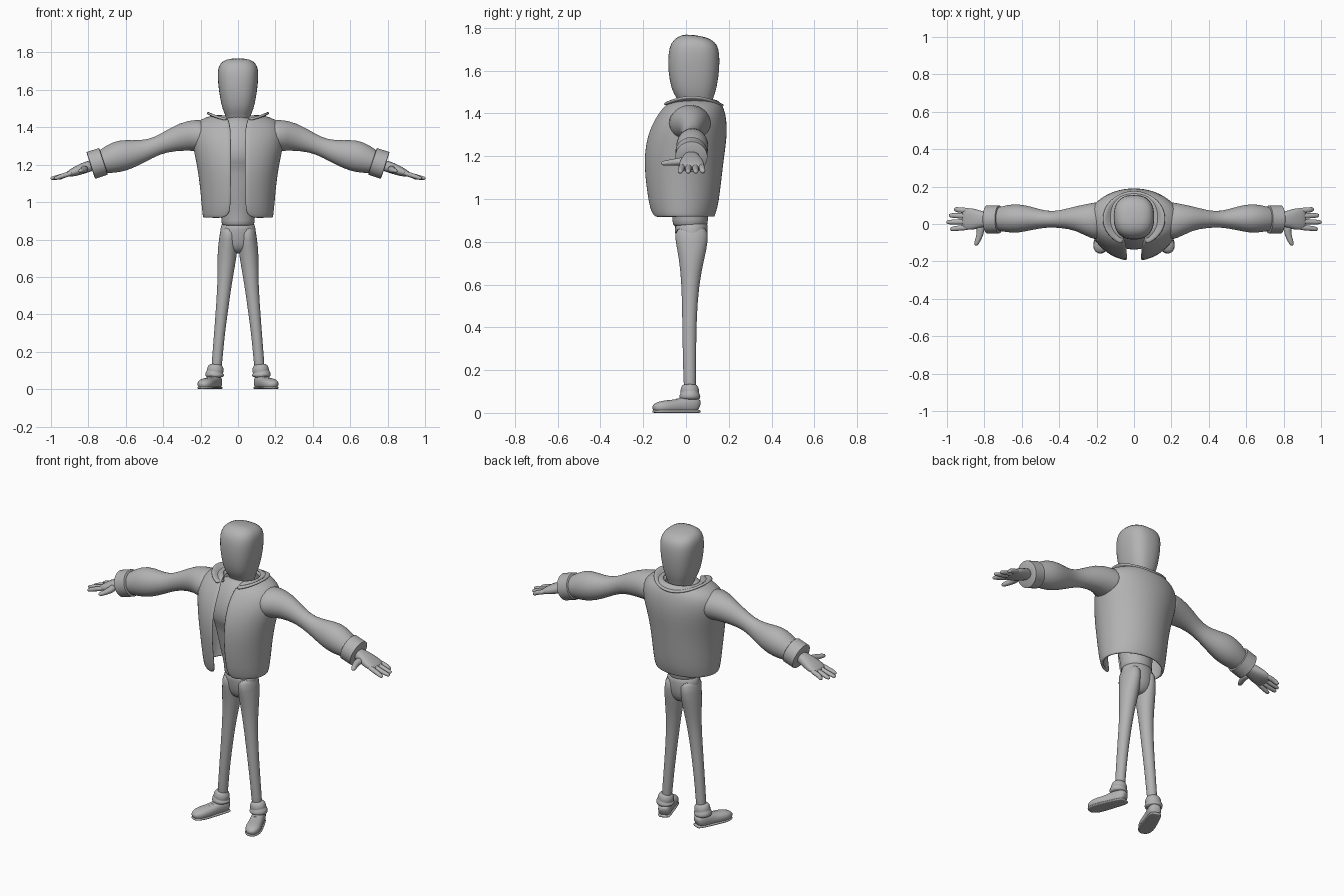
import bpy, bmesh, math
from mathutils import Vector

grey = bpy.data.materials.new("plain grey")
grey.diffuse_color = (0.45, 0.45, 0.45, 1)


def loft(name, rings, closed=True, mirror=False, subsurf=1, thick=0):
    """Skin a list of equal-length point rings into one object."""
    bm = bmesh.new()
    rows = [[bm.verts.new(p) for p in ring] for ring in rings]
    n = len(rows[0])
    for a, b in zip(rows, rows[1:]):
        for i in range(n if closed else n - 1):
            j = (i + 1) % n
            bm.faces.new((a[i], a[j], b[j], b[i]))
    if closed:
        bm.faces.new(rows[0][::-1])
        bm.faces.new(rows[-1])
    bmesh.ops.recalc_face_normals(bm, faces=bm.faces)
    mesh = bpy.data.meshes.new(name)
    bm.to_mesh(mesh)
    bm.free()
    mesh.shade_smooth()
    mesh.set_sharp_from_angle(angle=math.radians(40 if subsurf == 0 else 180))
    mesh.materials.append(grey)
    ob = bpy.data.objects.new(name, mesh)
    bpy.context.collection.objects.link(ob)
    if thick:
        mod = ob.modifiers.new("thickness", 'SOLIDIFY')
        mod.thickness, mod.offset = thick, 0
    if mirror:
        ob.modifiers.new("mirror", 'MIRROR')
    if subsurf:
        mod = ob.modifiers.new("smooth", 'SUBSURF')
        mod.levels = mod.render_levels = subsurf
    return ob


def tube(name, stations, ref=(0, 1, 0), power=2.0, n=20, **kw):
    """Loft of (x, y, z, radius along ref, radius across) cross-sections."""
    pts = [Vector(s[:3]) for s in stations]
    rings = []
    for i, s in enumerate(stations):
        t = (pts[min(i + 1, len(pts) - 1)] - pts[max(i - 1, 0)]).normalized()
        u = Vector(ref)
        u = (u - t * u.dot(t)).normalized()
        v = t.cross(u)
        ring = []
        for k in range(n):
            a = 2 * math.pi * k / n
            c, d = math.cos(a), math.sin(a)
            p = pts[i] + u * math.copysign(abs(c) ** (2 / power), c) * s[3] \
                + v * math.copysign(abs(d) ** (2 / power), d) * s[4]
            p.z = max(p.z, 0)
            ring.append(p)
        rings.append(ring)
    return loft(name, rings, **kw)


def open_ring(rx, front, back, gap, z, dip=0, n=36):
    """Oval in plan with a gap at the front; dip lowers front and back."""
    cy, ry = (front + back) / 2, (back - front) / 2
    t0 = math.asin(gap / rx)
    ring = []
    for k in range(n + 1):
        t = t0 + (2 * math.pi - 2 * t0) * k / n
        ring.append((rx * math.sin(t), cy - ry * math.cos(t),
                     z - dip * math.cos(t) ** 2))
    return ring


# Head and neck
tube("head", [
    (0, .045, 1.40, .07, .06), (0, .045, 1.45, .075, .062), (0, .045, 1.48, .09, .076),
    (0, .038, 1.52, .108, .09), (0, .036, 1.60, .121, .104), (0, .037, 1.68, .121, .111),
    (0, .038, 1.725, .11, .106), (0, .04, 1.752, .082, .086), (0, .042, 1.766, .04, .045)],
    power=2.5, n=24)

# Jacket: open shell with rounded lower front corners
loft("jacket", [open_ring(rx, f, b, g, z) for z, rx, f, b, g in (
    (.918, .178, -.150, .125, .085), (.925, .182, -.157, .129, .058),
    (.945, .184, -.163, .135, .044), (.98, .188, -.174, .146, .039),
    (1.1, .198, -.190, .160, .037), (1.2, .213, -.195, .172, .037),
    (1.3, .236, -.178, .186, .037), (1.37, .245, -.145, .183, .037),
    (1.42, .225, -.110, .172, .042), (1.45, .17, -.085, .155, .055),
    (1.462, .10, -.055, .13, .065))], closed=False, thick=.014)

# Collar flaring up and out around the neck
loft("collar", [
    open_ring(.092, -.07, .135, .05, 1.44, .005),
    open_ring(.125, -.09, .155, .055, 1.45, .01),
    open_ring(.15, -.11, .17, .06, 1.473, .035),
    open_ring(.168, -.12, .175, .07, 1.478, .045)], closed=False, thick=.014)

# Shirt seen in the jacket opening, with a chest ledge
tube("shirt", [
    (0, .02, .872, .07, .075), (0, .02, .876, .084, .09), (0, .02, .93, .084, .09),
    (0, .01, 1.0, .09, .1), (0, .0, 1.12, .105, .12), (0, -.005, 1.205, .11, .14),
    (0, -.01, 1.225, .135, .15), (0, 0, 1.32, .135, .16), (0, .02, 1.40, .1, .13),
    (0, .035, 1.45, .075, .07)], n=24)

# Trousers: hips and two legs
tube("hips", [(0, .022, .9, .08, .088), (0, .025, .86, .078, .096),
              (0, .028, .8, .075, .1), (0, .028, .75, .06, .08), (0, .026, .725, .03, .04)])
tube("leg", [
    (.048, .022, .88, .08, .044), (.052, .028, .8, .078, .05), (.058, .026, .72, .059, .054),
    (.068, .02, .6, .041, .04), (.083, .016, .45, .034, .034), (.099, .016, .3, .032, .029),
    (.112, .017, .15, .029, .028), (.118, .02, .07, .028, .028)], mirror=True)

# Turned-up trouser hems in two folds
tube("trouser_hem", [
    (.125, .018, .062, .038, .036), (.125, .018, .066, .05, .05), (.125, .018, .084, .05, .052),
    (.123, .018, .092, .042, .043), (.121, .018, .099, .045, .046), (.12, .017, .118, .042, .043),
    (.118, .017, .13, .034, .034), (.118, .017, .134, .027, .027)], mirror=True)

# Shoes turned outward, with soles and laces
tube("shoe", [
    (.108, .06, .03, .018, .022), (.111, .052, .034, .032, .034), (.122, .028, .04, .038, .044),
    (.137, -.01, .036, .037, .038), (.152, -.05, .03, .04, .032), (.168, -.09, .029, .044, .031),
    (.182, -.125, .026, .04, .028), (.19, -.145, .022, .026, .02), (.193, -.153, .018, .012, .01)],
    ref=(1, 0, 0), power=2.4, mirror=True)
tube("sole", [
    (.107, .062, .007, .022, .007), (.11, .054, .007, .036, .008), (.137, -.01, .007, .04, .008),
    (.168, -.09, .007, .047, .008), (.183, -.13, .007, .041, .008), (.193, -.157, .007, .018, .007)],
    ref=(1, 0, 0), power=3, mirror=True)
for k in range(3):
    x, y, z = .138 + .008 * k, -.018 - .02 * k, .071 - .004 * k
    tube("shoe_lace", [(x - .022, y - .009, z - .008, .004, .004), (x, y, z, .004, .004),
                       (x + .022, y + .009, z - .008, .004, .004)], n=8, mirror=True)

# Sleeves: narrow at the elbow, full at the forearm
tube("sleeve", [
    (.15, .02, 1.345, .11, .085), (.22, .015, 1.36, .1, .088), (.30, .033, 1.35, .068, .077),
    (.40, .025, 1.315, .045, .05), (.47, .025, 1.285, .043, .05), (.55, .03, 1.262, .064, .071),
    (.62, .03, 1.25, .079, .087), (.68, .028, 1.23, .074, .078), (.73, .026, 1.212, .062, .062),
    (.78, .025, 1.197, .05, .045)], mirror=True)


# Sleeve cuffs: thick bands
def cuff_at(d, r):
    return (.753 + .95 * d, .025, 1.207 - .31 * d, r, r)


tube("sleeve_cuff", [cuff_at(-.037, .056), cuff_at(-.036, .072), cuff_at(-.034, .075),
                     cuff_at(.034, .075), cuff_at(.036, .072), cuff_at(.037, .05),
                     cuff_at(.036, .045)], n=40, subsurf=0, mirror=True)

# Hands
tube("palm", [
    (.77, .025, 1.2, .036, .03), (.81, .025, 1.187, .042, .03), (.85, .026, 1.172, .056, .028),
    (.885, .027, 1.158, .06, .022), (.91, .027, 1.149, .054, .015), (.918, .027, 1.146, .04, .008)],
    power=2.4, mirror=True)
for y, tip, spread in ((.073, .962, .006), (.043, .99, .003), (.012, 1.003, -.002), (-.019, .983, -.008)):
    tube("finger", [
        (.88, y, 1.158, .012, .012), (.91, y, 1.149, .016, .014),
        (.945, y + spread / 2, 1.138, .014, .013), (tip - .01, y + spread, 1.128, .013, .011),
        (tip, y + spread, 1.125, .007, .006)], n=12, mirror=True)
tube("thumb", [
    (.825, .0, 1.178, .02, .022), (.818, -.035, 1.174, .019, .022), (.828, -.07, 1.17, .015, .017),
    (.842, -.103, 1.167, .013, .014), (.847, -.116, 1.166, .006, .007)],
    ref=(0, 0, 1), n=12, mirror=True)
